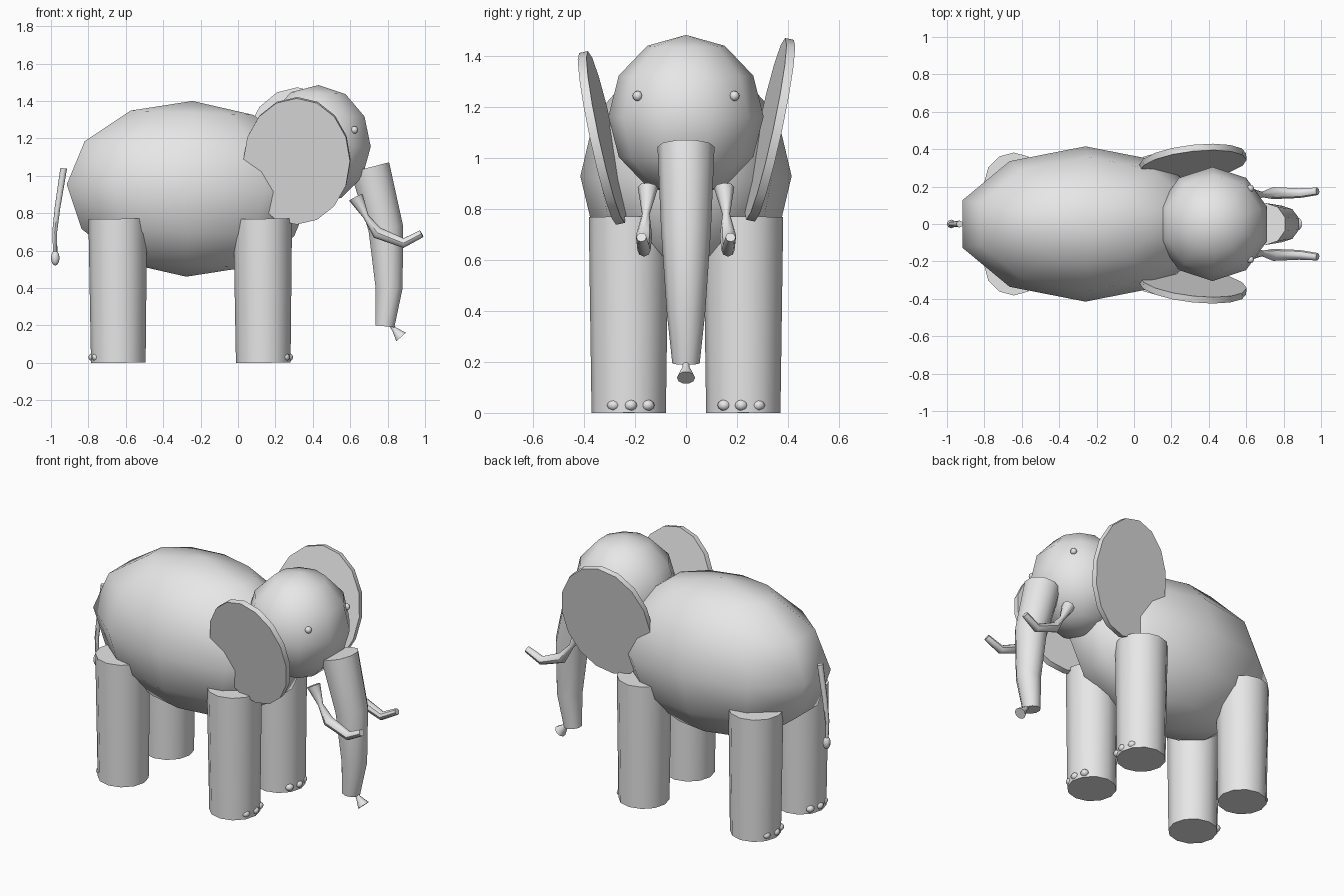
import bpy, bmesh, math
from mathutils import Matrix, Vector

if "Cube" in bpy.data.objects:
    bpy.data.objects.remove(bpy.data.objects["Cube"])

grey = bpy.data.materials.new("plain_grey")
grey.use_nodes = True
GREY = (0.8, 0.8, 0.8, 1)
grey.diffuse_color = GREY
for node in grey.node_tree.nodes:
    if node.type == "BSDF_PRINCIPLED":
        node.inputs["Base Color"].default_value = GREY


def finish(name, bm, angle=45):
    """Turn a bmesh into a named object, smooth but with sharp rims."""
    bmesh.ops.recalc_face_normals(bm, faces=bm.faces)
    mesh = bpy.data.meshes.new(name)
    bm.to_mesh(mesh)
    bm.free()
    mesh.materials.append(grey)
    obj = bpy.data.objects.new(name, mesh)
    bpy.context.collection.objects.link(obj)
    bpy.ops.object.select_all(action="DESELECT")
    obj.select_set(True)
    bpy.context.view_layer.objects.active = obj
    bpy.ops.object.shade_smooth_by_angle(angle=math.radians(angle))
    return obj


def ball(name, centre, size, tilt=0, segments=10, rings=6):
    """Low-poly ellipsoid tilted about the y axis."""
    bm = bmesh.new()
    bmesh.ops.create_uvsphere(bm, u_segments=segments, v_segments=rings, radius=1)
    turn = Matrix.Rotation(math.radians(tilt), 4, "Y")
    bm.transform(Matrix.Translation(centre) @ turn @ Matrix.Diagonal((*size, 1)))
    return finish(name, bm, 60)


def tube(name, path, sides=10):
    """Capped tube through (x, y, z, radius) points."""
    bm = bmesh.new()
    points = [Vector(p[:3]) for p in path]
    rings = []
    for i, p in enumerate(points):
        along = points[min(i + 1, len(points) - 1)] - points[max(i - 1, 0)]
        along.normalize()
        side = Vector((0, 1, 0))
        side = (side - along * side.dot(along)).normalized()
        other = along.cross(side)
        ring = []
        for k in range(sides):
            a = math.tau * k / sides
            ring.append(bm.verts.new(p + path[i][3] * (side * math.cos(a) + other * math.sin(a))))
        rings.append(ring)
    for low, high in zip(rings, rings[1:]):
        for k in range(sides):
            n = (k + 1) % sides
            bm.faces.new((low[k], low[n], high[n], high[k]))
    bm.faces.new(rings[0])
    bm.faces.new(rings[-1])
    return finish(name, bm)


def ear(name, s, height, z):
    """Thin oval plate leaning outward at the top and front."""
    bm = bmesh.new()
    bmesh.ops.create_cone(bm, cap_ends=True, segments=16, radius1=1, radius2=1, depth=1)
    up = Vector((0, s * 0.15, 0.7)).normalized()
    ahead = Vector((0.57, s * 0.06, 0)).normalized()
    out = ahead.cross(up).normalized()
    basis = Matrix((ahead, up, out)).transposed().to_4x4()
    place = Matrix.Translation((0.315, s * 0.33, z))
    bm.transform(place @ basis @ Matrix.Diagonal((0.287, height, 0.035, 1)))
    return finish(name, bm, 40)


# Body and head
ball("body", (-0.26, 0, 0.93), (0.69, 0.415, 0.47), 2)
ball("head", (0.42, 0, 1.165), (0.305, 0.305, 0.32), 2)

# Trunk with a small flared tip
tube("trunk", [(0.705, 0, 1.045, 0.112), (0.79, 0, 0.72, 0.098),
               (0.808, 0, 0.4, 0.076), (0.785, 0, 0.195, 0.054)])
tube("trunk_tip", [(0.81, 0, 0.215, 0.012), (0.835, 0, 0.18, 0.014), (0.872, 0, 0.138, 0.036)])

# Tail with a tuft
tube("tail", [(-0.932, 0, 1.04, 0.018), (-0.965, 0, 0.83, 0.015),
              (-0.98, 0, 0.7, 0.013), (-0.977, 0, 0.58, 0.011)], 8)
ball("tail_tuft", (-0.977, 0, 0.56), (0.023, 0.023, 0.04), 0, 8)

# Paired parts
ear("right_ear", -1, 0.345, 1.08)
ear("left_ear", 1, 0.365, 1.112)
for side, s in (("right", -1), ("left", 1)):
    ball(side + "_eye", (0.622, s * 0.19, 1.245), (0.02, 0.02, 0.02), 0, 8)

    # Tusk: flared root, narrow neck, then an upturned point
    tube(side + "_tusk", [(0.63, s * 0.15, 0.885, 0.04), (0.685, s * 0.158, 0.78, 0.015),
                          (0.745, s * 0.165, 0.695, 0.032), (0.885, s * 0.165, 0.64, 0.026),
                          (0.982, s * 0.175, 0.69, 0.02)], 8)

    # Legs, with toes on the outer end of each foot
    for end, x, toe in (("front", 0.135, 1), ("rear", -0.64, -1)):
        y = s * 0.225
        tube(f"{side}_{end}_leg", [(x, y, 0, 0.146), (x - 0.003, y, 0.77, 0.157)], 12)
        for i in (-1, 0, 1):
            reach = 0.135 - 0.018 * abs(i)
            ball(f"{side}_{end}_toe_{i + 2}", (x + toe * reach, y + i * 0.067 - 0.008 * s, 0.03),
                 (0.025, 0.026, 0.022), 0, 8)
